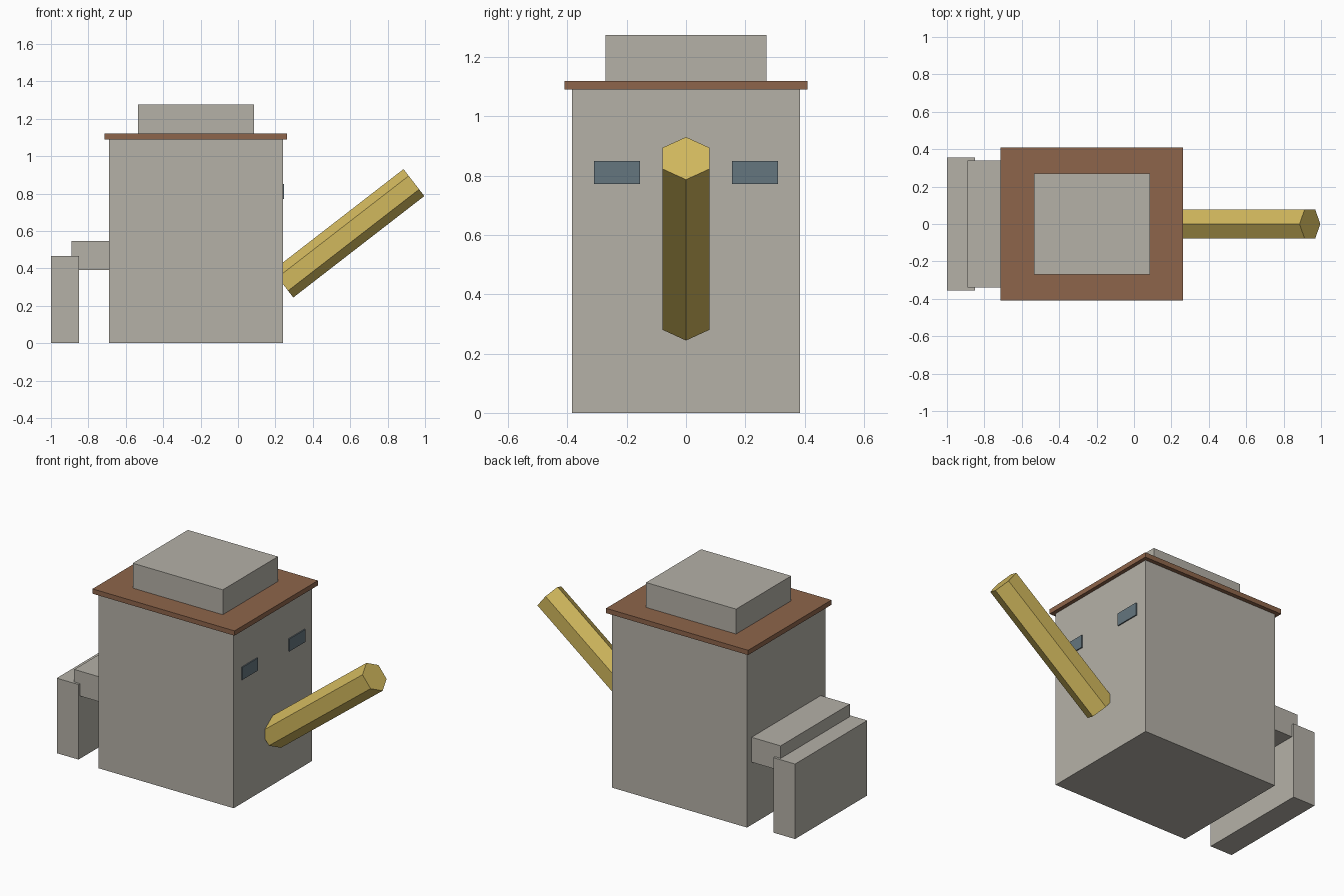
import bpy, bmesh
from math import sin, cos, pi, radians
from mathutils import Matrix

cube = bpy.data.objects.get("Cube")
if cube:
    bpy.data.objects.remove(cube, do_unlink=True)


def material(name, rgb):
    mat = bpy.data.materials.new(name)
    mat.use_nodes = True
    mat.diffuse_color = (*rgb, 1)
    mat.node_tree.nodes["Principled BSDF"].inputs["Base Color"].default_value = (*rgb, 1)
    return mat


grey = material("warm grey", (0.46, 0.44, 0.39))
brown = material("brown", (0.27, 0.13, 0.07))
gold = material("gold", (0.64, 0.48, 0.11))
slate = material("slate blue", (0.13, 0.18, 0.21))


def add_object(name, bm, mat):
    bmesh.ops.recalc_face_normals(bm, faces=bm.faces)
    mesh = bpy.data.meshes.new(name)
    bm.to_mesh(mesh)
    bm.free()
    mesh.materials.append(mat)
    obj = bpy.data.objects.new(name, mesh)
    bpy.context.collection.objects.link(obj)
    return obj


def box(name, x, y, z, mat):
    """Box from its (low, high) range on each axis."""
    bm = bmesh.new()
    bmesh.ops.create_cube(bm, size=1)
    for v in bm.verts:
        v.co = [lo + (c + 0.5) * (hi - lo) for c, (lo, hi) in zip(v.co, (x, y, z))]
    return add_object(name, bm, mat)


# Body, rim and lid
box("body", (-0.69, 0.24), (-0.385, 0.385), (0, 1.09), grey)
box("rim", (-0.715, 0.263), (-0.41, 0.41), (1.09, 1.12), brown)
box("lid", (-0.535, 0.085), (-0.271, 0.271), (1.12, 1.275), grey)

# Rear handle: arm and hanging grip
box("handle_arm", (-0.89, -0.69), (-0.34, 0.34), (0.39, 0.545), grey)
box("handle_grip", (-1.0, -0.85), (-0.355, 0.355), (0, 0.467), grey)

# Thin window plates on the spout side
for side, y in (("left", (0.155, 0.31)), ("right", (-0.31, -0.155))):
    box("window_" + side, (0.238, 0.247), y, (0.772, 0.85), slate)

# Six-sided slanted spout, ridge upward
radius, length = 0.091, 0.886
bm = bmesh.new()
ring = [bm.verts.new((radius * cos(i * pi / 3), radius * sin(i * pi / 3), 0)) for i in range(6)]
base = bm.faces.new(ring)
ext = bmesh.ops.extrude_face_region(bm, geom=[base], use_keep_orig=True)
top = [g for g in ext["geom"] if isinstance(g, bmesh.types.BMVert)]
bmesh.ops.translate(bm, verts=top, vec=(0, 0, length))
spout = add_object("spout", bm, gold)
spout.matrix_world = Matrix.Translation((0.24, 0, 0.316)) @ Matrix.Rotation(radians(52.25), 4, "Y")
